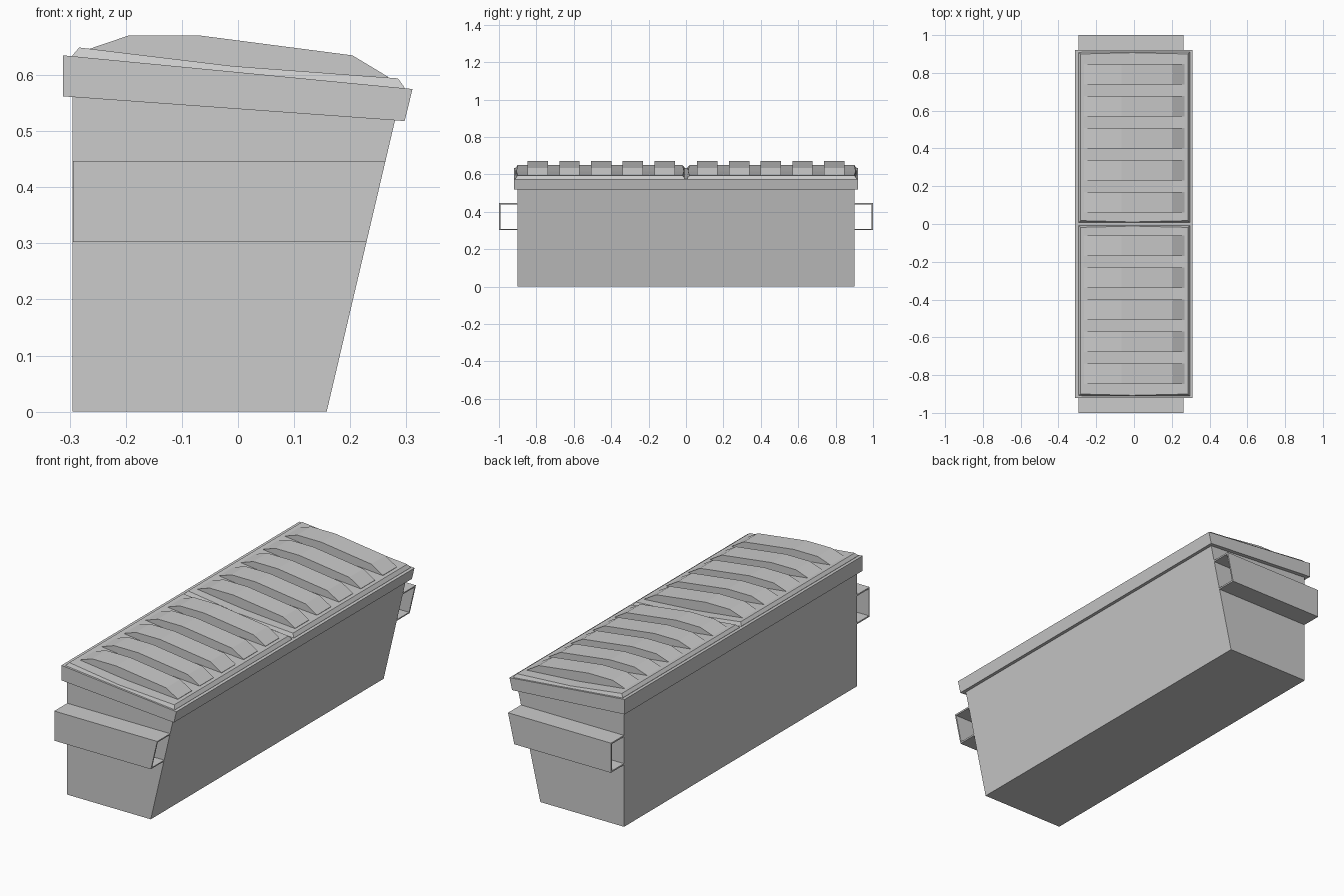
import bpy, bmesh

if "Cube" in bpy.data.objects:
    bpy.data.objects.remove(bpy.data.objects["Cube"])


def make_object(name, rings):
    """Solid from two matching end rings of 3D points."""
    bm = bmesh.new()
    a, b = [[bm.verts.new(p) for p in ring] for ring in rings]
    n = len(a)
    bm.faces.new(a)
    bm.faces.new(b[::-1])
    for i in range(n):
        j = (i + 1) % n
        bm.faces.new((a[i], b[i], b[j], a[j]))
    bmesh.ops.recalc_face_normals(bm, faces=bm.faces)
    mesh = bpy.data.meshes.new(name)
    bm.to_mesh(mesh)
    bm.free()
    obj = bpy.data.objects.new(name, mesh)
    bpy.context.collection.objects.link(obj)
    return obj


def prism(name, profile, y0, y1, insets=None):
    """Extrude an (x, z) profile along y, pulling points inward by insets."""
    insets = insets or [0] * len(profile)
    return make_object(name, [
        [(x, y0 + d, z) for (x, z), d in zip(profile, insets)],
        [(x, y1 - d, z) for (x, z), d in zip(profile, insets)]])


def mirror_y(obj):
    mod = obj.modifiers.new("mirror", 'MIRROR')
    mod.use_axis = (False, True, False)


def front_x(z):
    """x of the sloping front wall at height z."""
    return 0.158 + 0.2346 * z


# Tapered bin body
prism("body", [(-0.295, 0), (front_x(0), 0), (front_x(0.54), 0.54), (-0.295, 0.6)], -0.9, 0.9)

# Overhanging rim
prism("rim", [(-0.312, 0.562), (0.297, 0.518), (0.311, 0.575), (-0.295, 0.6335), (-0.312, 0.635)],
      -0.92, 0.92)

# Two lids with bevelled edges and a slight crease across the middle
lid_profile = [(-0.295, 0.630), (0.297, 0.574), (0.296, 0.579), (0.285, 0.594),
               (-0.01, 0.616), (-0.283, 0.649), (-0.295, 0.635)]
mirror_y(prism("lid", lid_profile, 0.007, 0.911, [0, 0, 0, 0.011, 0.004, 0.011, 0]))

# Five raised ribs on each lid
rib_profile = [(-0.265, 0.6465), (-0.265, 0.636), (0.267, 0.585), (0.267, 0.597),
               (0.204, 0.635), (-0.065, 0.67), (-0.196, 0.67)]
for i in range(5):
    y = 0.06 + 0.1695 * i
    mirror_y(prism(f"lid_rib_{i + 1}", rib_profile, y, y + 0.109))

# Open-ended fork pockets on both ends
lo, hi, t = 0.302, 0.447, 0.007
channel = [(0.895, lo), (1, lo), (1, hi), (0.895, hi),
           (0.895, hi - t), (1 - t, hi - t), (1 - t, lo + t), (0.895, lo + t)]
mirror_y(make_object("fork_pocket", [
    [(-0.294, y, z) for y, z in channel],
    [(front_x(z), y, z) for y, z in channel]]))
